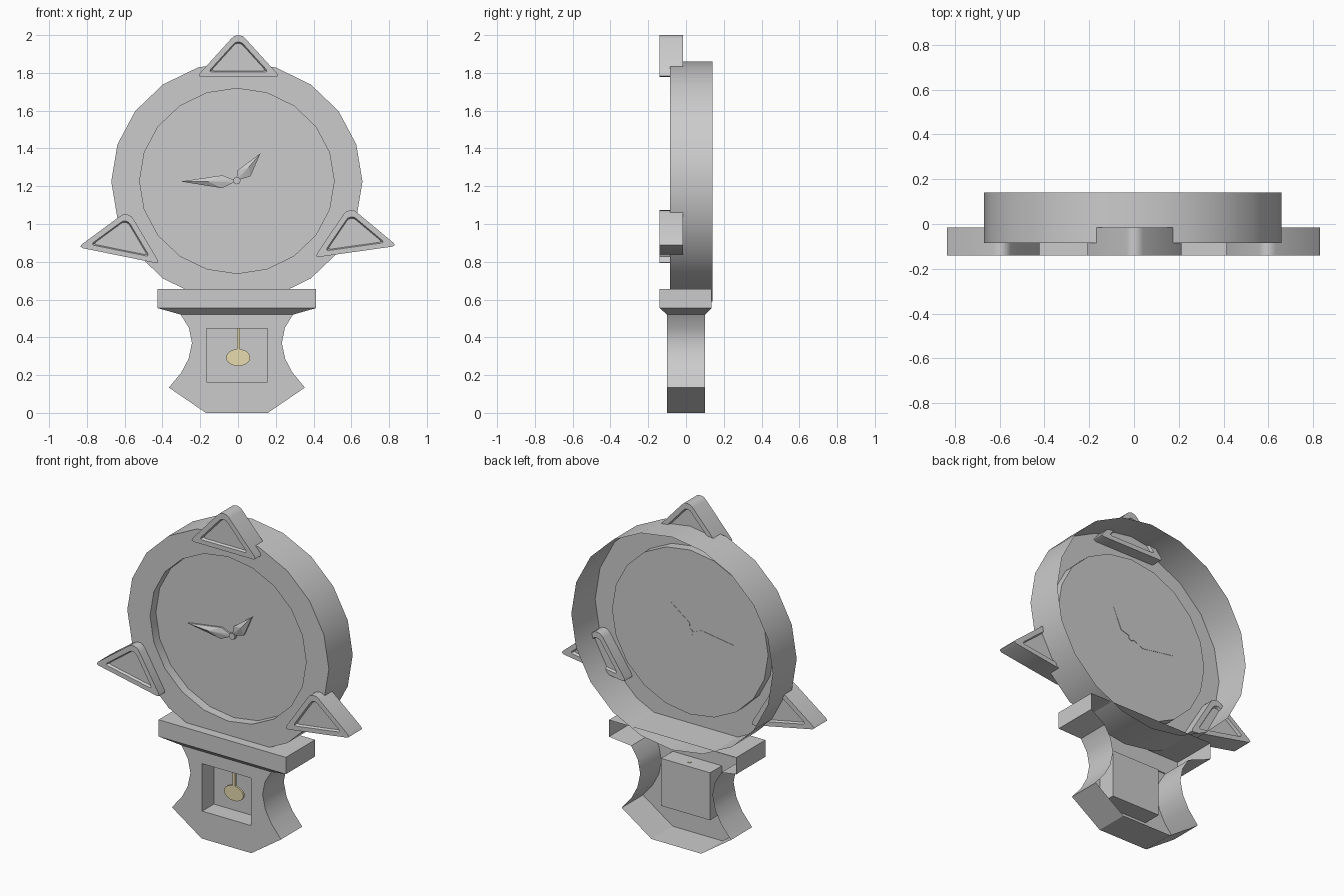
import bpy, bmesh, math

if "Cube" in bpy.data.objects:
    bpy.data.objects.remove(bpy.data.objects["Cube"])

CX = -0.006  # shared centre line of the clock


def finish(name, bm, smooth=True, mat=None):
    bmesh.ops.recalc_face_normals(bm, faces=bm.faces)
    me = bpy.data.meshes.new(name)
    bm.to_mesh(me)
    bm.free()
    ob = bpy.data.objects.new(name, me)
    bpy.context.collection.objects.link(ob)
    if mat:
        me.materials.append(mat)
    if smooth:
        bpy.ops.object.select_all(action='DESELECT')
        ob.select_set(True)
        bpy.context.view_layer.objects.active = ob
        bpy.ops.object.shade_smooth_by_angle(angle=math.radians(30))
    return ob


def loft(loops, first=True, last=True):
    """Skin a row of equal-length point loops, with optional end caps."""
    bm = bmesh.new()
    rows = [[bm.verts.new(p) for p in loop] for loop in loops]
    n = len(rows[0])
    for a, b in zip(rows, rows[1:]):
        for i in range(n):
            j = (i + 1) % n
            bm.faces.new((a[i], a[j], b[j], b[i]))
    if first:
        bm.faces.new(rows[0])
    cap = bm.faces.new(rows[-1]) if last else None
    return bm, cap


def ellipse(rx, rz, z, y, n, x=CX):
    return [(x + rx * math.cos(math.tau * i / n), y,
             z + rz * math.sin(math.tau * i / n)) for i in range(n)]


# Round case: open-backed shell, front rim, recessed dial
bm, _ = loft([ellipse(.665, .635, 1.225, .14, 20),
              ellipse(.665, .635, 1.225, -.085, 20),
              ellipse(.515, .49, 1.228, -.085, 20),
              ellipse(.515, .49, 1.228, -.03, 20)], first=False)
finish("clock_case", bm)

# Three triangular spikes with rounded tips and recessed panels
half = [(.198, 0), (.21, .006), (.204, .02), (.038, .203), (.022, .217)]
outline = half + [(0, .222)] + [(-x, z) for x, z in reversed(half)]


def spike(name, x, z, deg):
    c, s = math.cos(math.radians(deg)), math.sin(math.radians(deg))
    loops = []
    for k, y in ((.66, -.03), (.72, -.015), (1, -.015),
                 (1, -.14), (.72, -.14), (.66, -.125)):
        pts = [(u * k, .095 + (v - .095) * k) for u, v in outline]
        loops.append([(x + u * c - v * s, y, z + u * s + v * c) for u, v in pts])
    finish(name, loft(loops)[0])


spike("top_spike", .002, 1.778, 0)
spike("left_spike", -.63, .833, -11.5)
spike("right_spike", .623, .853, 8)

# Hands: flat outlines raised to a peak, plus a hub
hands = {
    "minute_hand": [(-.025, 1.235), (-.082, 1.258), (-.304, 1.225),
                    (-.085, 1.19), (-.022, 1.22)],
    "hour_hand": [(-.008, 1.24), (-.003, 1.284), (.119, 1.374),
                  (.066, 1.252), (.01, 1.236)],
}
for name, pts in hands.items():
    bm, cap = loft([[(x, y, z) for x, z in pts] for y in (-.028, -.04)])
    for v in bmesh.ops.poke(bm, faces=[cap])["verts"]:
        v.co.y = -.055
    finish(name, bm, smooth=False)
bm, _ = loft([ellipse(.02, .02, 1.23, y, 8) for y in (-.028, -.05)])
finish("hand_hub", bm)

# Pedestal: open-backed shell; levels are (half width, front y, back y, z)
levels = [(.42, -.14, .135, .655), (.42, -.14, .135, .555)]
levels += [(w, -.1, .1, z) for w, z in (
    (.297, .52), (.254, .45), (.238, .37), (.256, .286),
    (.295, .212), (.36, .134), (.164, 0))]
bm = bmesh.new()
rows = [[bm.verts.new((CX + sx * w, y, z))
         for sx, y in ((-1, yb), (-1, yf), (1, yf), (1, yb))]
        for w, yf, yb, z in levels]
for i, (a, b) in enumerate(zip(rows, rows[1:])):
    for j in ((0, 1, 2) if i < 2 else (0, 2)):
        bm.faces.new((a[j], a[j + 1], b[j + 1], b[j]))
bm.faces.new(rows[0])
bm.faces.new(rows[-1])

# Window recess cut into the pedestal front
win = [[bm.verts.new((x, y, z)) for x, z in
        ((-.166, .164), (.157, .164), (.157, .447), (-.166, .447))]
       for y in (-.1, .01)]
for i in range(4):
    j = (i + 1) % 4
    bm.faces.new((win[0][i], win[0][j], win[1][j], win[1][i]))
bm.faces.new(win[1])
rim = [r[1] for r in rows[2:]] + [r[2] for r in reversed(rows[2:])]
edges = []
for loop in (rim, win[0]):
    for a, b in zip(loop, loop[1:] + loop[:1]):
        edges.append(bm.edges.get((a, b)) or bm.edges.new((a, b)))
bmesh.ops.triangle_fill(bm, edges=edges, use_beauty=True, use_dissolve=False)
finish("pedestal", bm)

# Pendulum: rod and bob
gold = bpy.data.materials.new("pendulum_gold")
gold.diffuse_color = (.8, .71, .43, 1)
gold.use_nodes = True
gold.node_tree.nodes["Principled BSDF"].inputs["Base Color"].default_value = gold.diffuse_color
bm, _ = loft([ellipse(.064, .045, .293, y, 20, .001) for y in (-.03, -.042)])
finish("pendulum_bob", bm, mat=gold)
bm, _ = loft([[(x, y, z) for x, y in
               ((-.006, -.042), (.01, -.042), (.01, -.03), (-.006, -.03))]
              for z in (.33, .45)])
finish("pendulum_rod", bm, mat=gold)
